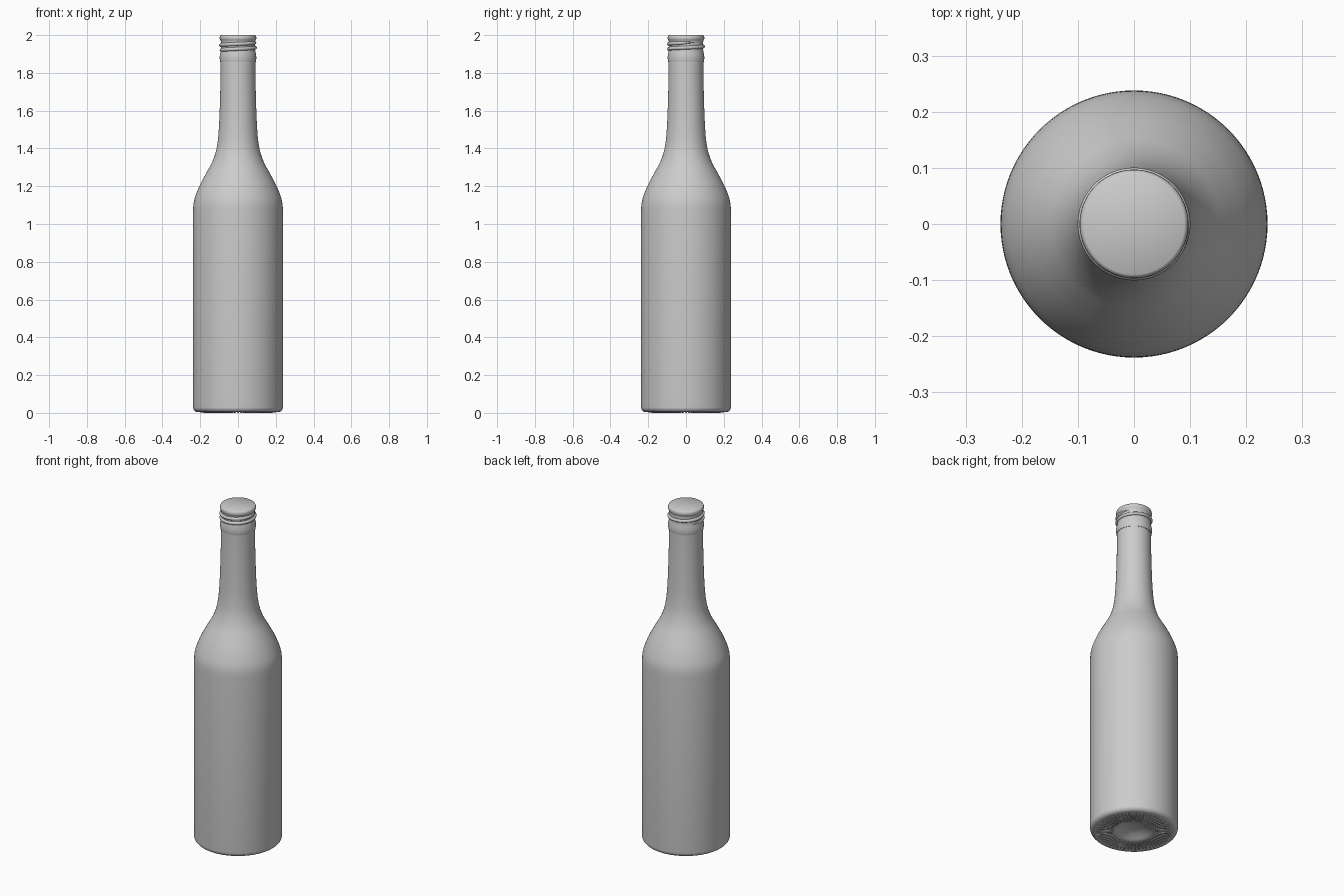
import bpy, bmesh
from math import sin, cos, pi, tau
from mathutils import Matrix

if "Cube" in bpy.data.objects:
    bpy.data.objects.remove(bpy.data.objects["Cube"])

SEG = 96


def finish(bm, name, angle=40):
    bmesh.ops.recalc_face_normals(bm, faces=bm.faces[:])
    mesh = bpy.data.meshes.new(name)
    bm.to_mesh(mesh)
    bm.free()
    obj = bpy.data.objects.new(name, mesh)
    bpy.context.collection.objects.link(obj)
    bpy.ops.object.select_all(action='DESELECT')
    obj.select_set(True)
    bpy.context.view_layer.objects.active = obj
    bpy.ops.object.shade_smooth_by_angle(angle=angle * pi / 180)
    return obj


def smooth_profile(pts, steps=4):
    # Catmull-Rom through the (radius, height) points
    out = []
    for i in range(len(pts) - 1):
        p0, p1, p2, p3 = (pts[max(i - 1, 0)], pts[i], pts[i + 1],
                          pts[min(i + 2, len(pts) - 1)])
        for s in range(steps):
            t = s / steps
            out.append(tuple(0.5 * (2 * b + (c - a) * t
                       + (2 * a - 5 * b + 4 * c - d) * t * t
                       + (3 * b - a - 3 * c + d) * t ** 3)
                       for a, b, c, d in zip(p0, p1, p2, p3)))
    return out + [pts[-1]]


def lathe(name, profile, angle=40):
    bm = bmesh.new()
    rings = []
    for r, z in profile:
        if r < 1e-6:
            rings.append([bm.verts.new((0, 0, z))])
        else:
            rings.append([bm.verts.new((r * cos(tau * k / SEG), r * sin(tau * k / SEG), z))
                          for k in range(SEG)])
    for a, b in zip(rings, rings[1:]):
        for k in range(SEG):
            n = (k + 1) % SEG
            if len(a) == 1:
                bm.faces.new((a[0], b[n], b[k]))
            elif len(b) == 1:
                bm.faces.new((a[k], a[n], b[0]))
            else:
                bm.faces.new((a[k], a[n], b[n], b[k]))
    return finish(bm, name, angle)


# Glass bottle: punt, rounded heel, straight body, shoulder, neck
punt = [(0, 0.035), (0.04, 0.032), (0.075, 0.02), (0.1, 0.008), (0.115, 0.005)]
heel = [(0.2, 0.004)] + [(0.212 + 0.026 * sin(a), 0.03 - 0.026 * cos(a))
                         for a in (i * pi / 16 for i in range(9))]
shoulder = smooth_profile([(0.238, 1.07), (0.235, 1.11), (0.225, 1.15), (0.2, 1.21),
                           (0.168, 1.27), (0.138, 1.325), (0.117, 1.385), (0.106, 1.45),
                           (0.1, 1.53), (0.096, 1.63), (0.093, 1.75), (0.092, 1.87)])
lathe("bottle", smooth_profile(punt) + heel + shoulder + [(0.088, 1.88), (0, 1.88)])

# Radial grip ridges under the base
bm = bmesh.new()
COUNT = 60
for i in range(COUNT):
    m = (Matrix.Rotation(tau * i / COUNT, 4, 'Z') @ Matrix.Translation((0.158, 0, 0.004))
         @ Matrix.Diagonal((0.045, 0.0045, 0.004, 1)))
    bmesh.ops.create_uvsphere(bm, u_segments=12, v_segments=6, radius=1, matrix=m)
finish(bm, "base_ridges", 60)

# Closed screw cap: skirt, waist, rolled top lip
lathe("cap", [(0.088, 1.858), (0.0945, 1.858), (0.096, 1.865), (0.097, 1.88),
              (0.096, 1.895), (0.093, 1.91), (0.091, 1.92), (0.091, 1.965),
              (0.092, 1.972), (0.0955, 1.976), (0.097, 1.982), (0.0965, 1.991),
              (0.094, 1.997), (0.09, 2.0), (0, 2.0)], 50)

# Helical screw thread with tapered ends
bm = bmesh.new()
STEPS, TURNS, SIDES = 160, 1.75, 10
rings = []
for i in range(STEPS + 1):
    t = i / STEPS
    ang = pi * 0.75 + tau * TURNS * t
    grow = max(0.05, min(1, t * 9, (1 - t) * 9))
    ring = []
    for k in range(SIDES):
        c = tau * k / SIDES
        r = 0.09 + 0.0105 * grow * cos(c)
        z = 1.917 + 0.046 * t + 0.010 * grow * sin(c)
        ring.append(bm.verts.new((r * cos(ang), r * sin(ang), z)))
    rings.append(ring)
for a, b in zip(rings, rings[1:]):
    for k in range(SIDES):
        n = (k + 1) % SIDES
        bm.faces.new((a[k], a[n], b[n], b[k]))
bm.faces.new(rings[0])
bm.faces.new(rings[-1])
finish(bm, "cap_thread", 60)
